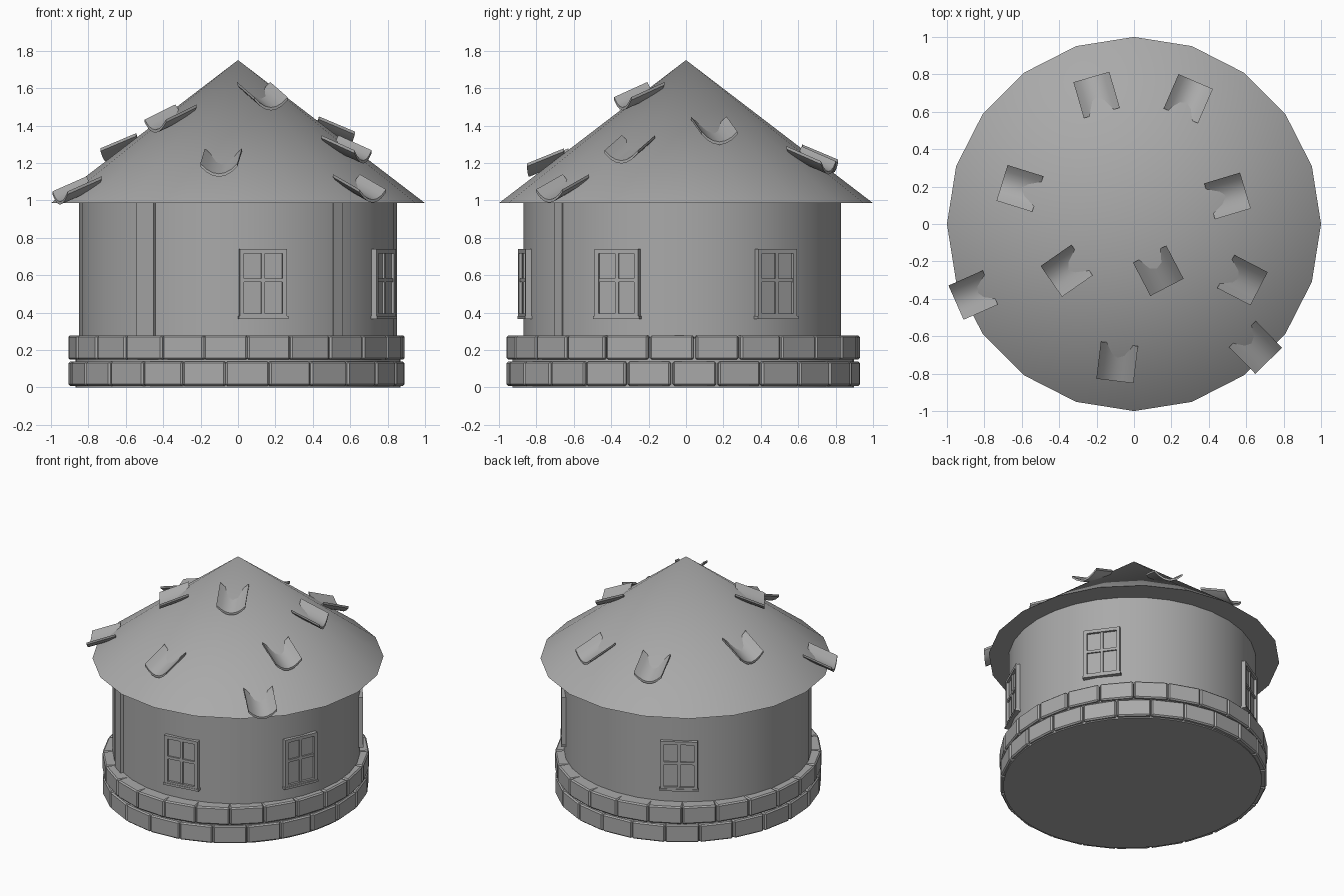
import bpy, bmesh
from math import sin, cos, tan, pi, radians, atan2, hypot
from mathutils import Matrix, Vector

cube = bpy.data.objects.get("Cube")
if cube:
    bpy.data.objects.remove(cube, do_unlink=True)

grey = bpy.data.materials.new("plain_grey")
grey.use_nodes = True
grey.diffuse_color = (0.4, 0.4, 0.4, 1)
grey.node_tree.nodes["Principled BSDF"].inputs["Base Color"].default_value = (0.4, 0.4, 0.4, 1)

WALL_R, WALL_Y = 0.85, -0.02
EAVE, PEAK = 0.985, 1.75


def finish(name, bm, smooth=None):
    bmesh.ops.recalc_face_normals(bm, faces=bm.faces)
    mesh = bpy.data.meshes.new(name)
    bm.to_mesh(mesh)
    bm.free()
    mesh.materials.append(grey)
    obj = bpy.data.objects.new(name, mesh)
    bpy.context.collection.objects.link(obj)
    if smooth:
        bpy.ops.object.select_all(action='DESELECT')
        obj.select_set(True)
        bpy.context.view_layer.objects.active = obj
        bpy.ops.object.shade_smooth_by_angle(angle=radians(smooth))
    return obj


def cone(name, sides, r1, r2, z1, z2, y=0.0, scale_y=1.0):
    bm = bmesh.new()
    bmesh.ops.create_cone(bm, cap_ends=True, segments=sides, radius1=r1, radius2=r2, depth=z2 - z1,
                          matrix=Matrix.Translation((0, y, (z1 + z2) / 2)) @ Matrix.Diagonal((1, scale_y, 1, 1)))
    return finish(name, bm, 35)


def box(bm, frame, lo, hi):
    lo, hi = Vector(lo), Vector(hi)
    size = (hi - lo).to_4d()
    size.w = 1
    bmesh.ops.create_cube(bm, size=1, matrix=frame @ Matrix.Translation((lo + hi) / 2) @ Matrix.Diagonal(size))


def around(angle, radius):
    """Frame on the wall: local x outward, y sideways, z up."""
    return (Matrix.Translation((0, WALL_Y, 0)) @ Matrix.Rotation(radians(angle), 4, 'Z')
            @ Matrix.Translation((radius, 0, 0)))


# Round wall, conical roof and the core behind the bricks
cone("wall", 32, WALL_R, WALL_R, 0.1, EAVE, WALL_Y)
cone("roof", 20, 1.0, 0.0, EAVE, PEAK)
cone("foundation_core", 48, 0.87, 0.87, 0.0, 0.265, -0.015, 1.05)

# Upright wall posts either side of the front
for name, angle, half, out in (("right_post", -125, 0.055, 0.018), ("left_post", -51, 0.033, 0.003)):
    bm = bmesh.new()
    box(bm, around(angle, WALL_R), (-0.06, -half, 0.25), (out, half, EAVE))
    finish(name, bm)

# Two staggered courses of bevelled bricks on a slightly oval plan
BRICKS = 24
for row, (name, z) in enumerate((("lower_bricks", 0.008), ("upper_bricks", 0.148))):
    bm = bmesh.new()
    for i in range(BRICKS):
        a = 2 * pi * (i + row / 2 + 0.25) / BRICKS
        x, y = 0.892 * cos(a), 0.937 * sin(a)
        normal = atan2(y / 0.937 ** 2, x / 0.892 ** 2)
        frame = Matrix.Translation((x - 0.008, y - 0.015, 0)) @ Matrix.Rotation(normal, 4, 'Z')
        box(bm, frame, (-0.13, -0.116, z), (0.002, 0.116, z + 0.13))
    bmesh.ops.bevel(bm, geom=bm.edges[:], offset=0.009, segments=1, affect='EDGES')
    finish(name, bm)

# Four windows: frame, glazing bars, sill and pane
W, BOTTOM, TOP, BAR, MID = 0.128, 0.372, 0.74, 0.024, 0.573
for name, angle in (("front_window", -81), ("left_front_window", -24),
                    ("left_back_window", 36), ("back_window", 121)):
    bm = bmesh.new()
    frame = around(angle, WALL_R)
    for s in (-1, 1):
        edges = sorted((s * W, s * (W - BAR)))
        box(bm, frame, (-0.03, edges[0], BOTTOM), (0.018, edges[1], TOP))
    for z in (BOTTOM, TOP - BAR):
        box(bm, frame, (-0.03, -W, z), (0.018, W, z + BAR))
    box(bm, frame, (-0.03, -W - 0.006, BOTTOM - 0.006), (0.022, W + 0.006, BOTTOM + 0.01))
    box(bm, frame, (-0.03, -0.01, BOTTOM), (0.012, 0.01, TOP))
    box(bm, frame, (-0.03, -W, MID - 0.01), (0.012, W, MID + 0.01))
    finish(name, bm)
    bm = bmesh.new()
    box(bm, frame, (-0.006, -W + 0.01, BOTTOM + 0.01), (0.001, W - 0.01, TOP - 0.01))
    finish(name + "_pane", bm)

# Scattered trough-shaped shingles, pitched flatter than the roof
SHINGLES = ((-0.2, 0.69), (0.29, 0.67), (-0.61, 0.19), (0.5, 0.15), (-0.36, -0.25),
            (0.13, -0.25), (0.58, -0.3), (-0.86, -0.38), (0.65, -0.66), (-0.09, -0.74))
HALF, SEGS, THICK = 0.1, 6, 0.016
for n, (x, y) in enumerate(SHINGLES):
    bm = bmesh.new()
    r = hypot(x, y)
    slope = tan(radians(22))
    lip = EAVE + (PEAK - EAVE) * (1 - r - 0.09) + 0.015
    frame = Matrix.Translation((x, y, 0)) @ Matrix.Rotation(atan2(y, x), 4, 'Z')
    rows = []
    for along in (-HALF, HALF):
        for lift in (0, THICK):
            rows.append([bm.verts.new(frame @ Vector((
                along, t * HALF, lip + (HALF - along) * slope + 0.055 * t * t + lift)))
                for t in (2 * k / SEGS - 1 for k in range(SEGS + 1))])
    low_in, top_in, low_out, top_out = rows
    for a, b in ((low_in, low_out), (top_in, top_out), (low_in, top_in), (low_out, top_out)):
        for k in range(SEGS):
            bm.faces.new((a[k], a[k + 1], b[k + 1], b[k]))
    for k in (0, SEGS):
        bm.faces.new((low_in[k], low_out[k], top_out[k], top_in[k]))
    finish(f"shingle_{n + 1}", bm, 35)
